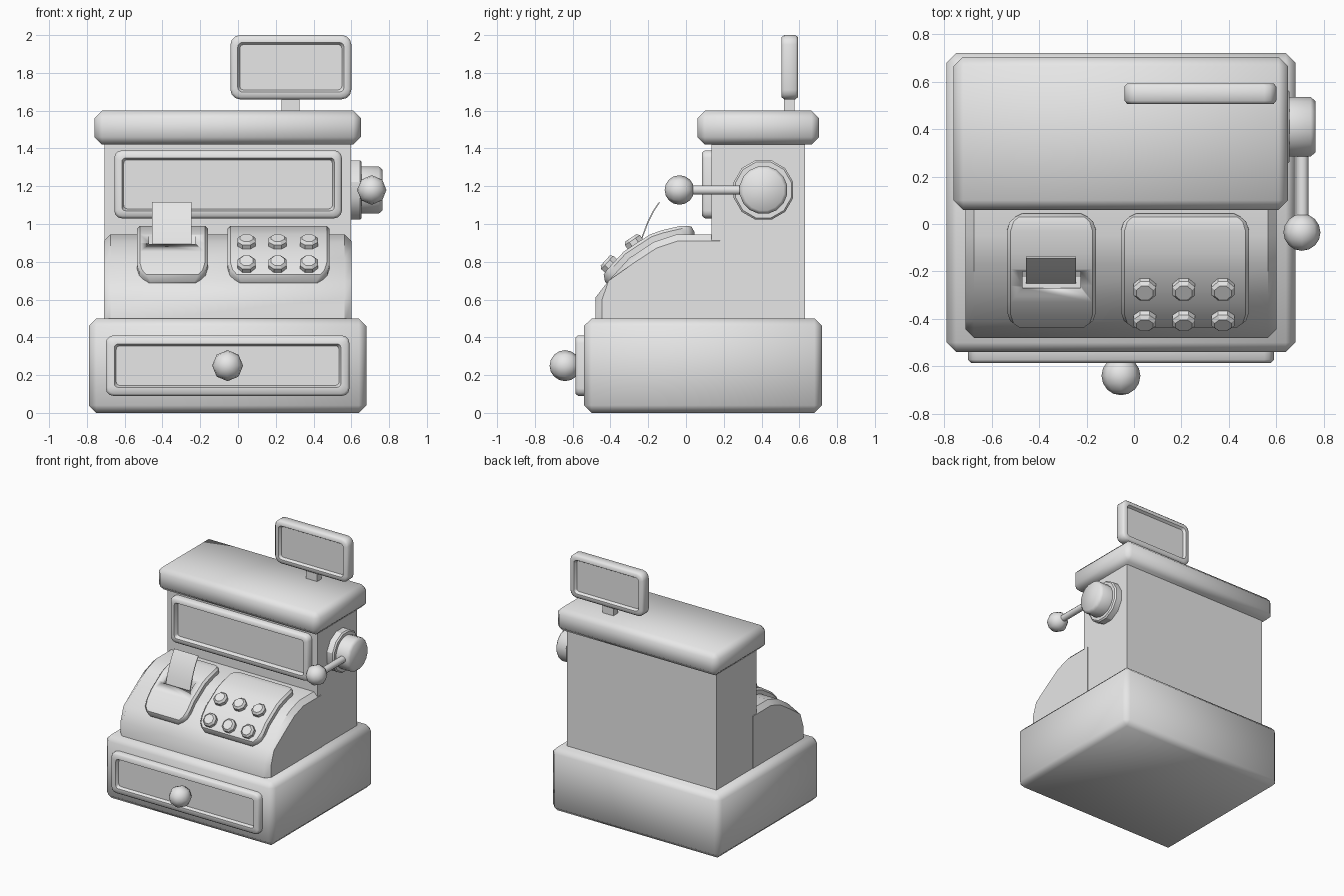
import bpy, bmesh, math
from mathutils import Vector, Matrix

if "Cube" in bpy.data.objects:
    bpy.data.objects.remove(bpy.data.objects["Cube"])

grey = bpy.data.materials.new("light grey")
grey.diffuse_color = (0.8, 0.8, 0.8, 1)
grey.use_nodes = True
grey.node_tree.nodes["Principled BSDF"].inputs["Base Color"].default_value = grey.diffuse_color
CX = -0.055  # centre line of the cabinet


def finish(bm, name, smooth=50):
    bmesh.ops.recalc_face_normals(bm, faces=bm.faces)
    me = bpy.data.meshes.new(name)
    bm.to_mesh(me)
    bm.free()
    ob = bpy.data.objects.new(name, me)
    bpy.context.collection.objects.link(ob)
    me.materials.append(grey)
    bpy.ops.object.select_all(action='DESELECT')
    ob.select_set(True)
    bpy.context.view_layer.objects.active = ob
    if smooth:
        bpy.ops.object.shade_smooth_by_angle(angle=math.radians(smooth))
    return ob


def box(name, x, y, z, bevel=0.0):
    bm = bmesh.new()
    bmesh.ops.create_cube(bm, size=1)
    for v in bm.verts:
        v.co = [a + (b - a) * (c + 0.5) for (a, b), c in zip((x, y, z), v.co)]
    if bevel:
        bmesh.ops.bevel(bm, geom=bm.edges[:], offset=bevel, segments=1, affect='EDGES')
    return finish(bm, name)


def loft(name, rings, smooth=50):
    bm = bmesh.new()
    rows = [[bm.verts.new(p) for p in r] for r in rings]
    n = len(rows[0])
    for a, b in zip(rows, rows[1:]):
        for i in range(n):
            j = (i + 1) % n
            bm.faces.new((a[i], a[j], b[j], b[i]))
    bm.faces.new(rows[0])
    bm.faces.new(rows[-1])
    return finish(bm, name, smooth)


def round_rect(x, z, inset, y, r):
    x0, x1, z0, z1 = x[0] + inset, x[1] - inset, z[0] + inset, z[1] - inset
    r = max(r - inset * 0.6, 0.02)
    pts = []
    for k, (cx, cz) in enumerate(((x1 - r, z1 - r), (x0 + r, z1 - r), (x0 + r, z0 + r), (x1 - r, z0 + r))):
        for s in range(4):
            a = math.radians(90 * k + 30 * s)
            pts.append((cx + r * math.cos(a), y, cz + r * math.sin(a)))
    return pts


def panel(name, x, z, steps, r=0.04):
    return loft(name, [round_rect(x, z, i, y, r) for i, y in steps])


def turned(name, centre, axis, steps, sides, smooth=50):
    # stacked circles along an axis: (distance, radius)
    rot = Vector(axis).to_track_quat('Z', 'Y').to_matrix()
    rings = []
    for d, r in steps:
        ring = [Vector((r * math.cos(a), r * math.sin(a), d))
                for a in ((i + 0.5) * math.tau / sides for i in range(sides))]
        rings.append([Vector(centre) + rot @ p for p in ring])
    return loft(name, rings, smooth)


def ball(name, centre, r):
    bm = bmesh.new()
    m = Matrix.Translation(centre) @ Matrix.Rotation(math.pi / 2, 4, 'X')
    bmesh.ops.create_uvsphere(bm, u_segments=8, v_segments=8, radius=r, matrix=m)
    return finish(bm, name, 60)


# Main blocks
box("drawer_base", (-0.79, 0.68), (-0.54, 0.72), (0, 0.5), 0.04)
box("upper_cabinet", (CX - 0.652, CX + 0.652), (0.135, 0.63), (0.46, 1.45))
box("top_slab", (-0.76, 0.65), (0.06, 0.705), (1.42, 1.6), 0.04)

# Curved console with chamfered side edges
CURVE = [(-0.48, 0.61), (-0.41, 0.70), (-0.30, 0.82), (-0.17, 0.905), (-0.05, 0.945), (0.18, 0.945)]
profile = [(-0.48, 0.47)] + CURVE + [(0.18, 0.47)]
bm = bmesh.new()
left, right = ([bm.verts.new((CX + s * 0.655, y, z)) for y, z in profile] for s in (-1, 1))
n = len(profile)
for i in range(n):
    j = (i + 1) % n
    bm.faces.new((left[i], left[j], right[j], right[i]))
bm.faces.new(left)
bm.faces.new(right)
edges = [bm.edges.get((side[i], side[i + 1])) for side in (left, right) for i in range(n - 2)]
bmesh.ops.bevel(bm, geom=edges, offset=0.035, segments=1, affect='EDGES')
finish(bm, "console", 40)


def height(y):
    for (a, za), (b, zb) in zip(CURVE, CURVE[1:]):
        if y <= b:
            break
    return za + (zb - za) * (y - a) / (b - a)


def normal(y):
    return Vector((0, height(y - 0.05) - height(y + 0.05), 0.1)).normalized()


def on_console(x, y, h):
    return Vector((x, y, height(y))) + normal(y) * h


# Rounded plates that follow the console curve
def console_plate(name, x0, x1):
    ends = [(0, 0.065, 0.012), (0.015, 0.035, 0.04), (0.035, 0.012, 0.045), (0.07, 0, 0.045)]
    y0, y1 = -0.42, 0.045
    rows = [(y0 + d, i, h) for d, i, h in ends]
    rows += [(y, 0, 0.045) for y in (-0.30, -0.235, -0.17, -0.11)]
    rows += [(y1 - d, i, h) for d, i, h in reversed(ends)]
    rings = []
    for y, i, h in rows:
        a, b, c = x0 + i, x1 - i, min(0.015, h * 0.5)
        rings.append([on_console(px, y, ph) for px, ph in (
            (a, -0.02), (a, h - c), (a + c, h), (b - c, h), (b, h - c), (b, -0.02))])
    return loft(name, rings, 40)


printer = console_plate("printer_plate", -0.535, -0.16)
console_plate("keypad_plate", -0.055, 0.485)

# Paper slot cut into the printer plate
slot = box("slot_cutter", (-0.47, -0.225), (-0.27, -0.20), (0.87, 1.0))
slot.hide_render = True
slot.hide_viewport = True
cut = printer.modifiers.new("slot", 'BOOLEAN')
cut.operation = 'DIFFERENCE'
cut.solver = 'EXACT'
cut.object = slot

# Curled receipt
path = [(-0.25, 0.87), (-0.232, 0.94), (-0.205, 1.01), (-0.175, 1.07), (-0.143, 1.117)]
loft("receipt", [[(-0.455, y, z), (-0.245, y, z), (-0.245, y + 0.006, z - 0.003), (-0.455, y + 0.006, z - 0.003)]
                 for y, z in path])

# Keys
for x in (0.045, 0.21, 0.375):
    for y in (-0.365, -0.245):
        turned("key", on_console(x, y, 0.03), normal(y),
               [(0, 0.052), (0.04, 0.052), (0.055, 0.038)], 8, 30)

# Front window and drawer front, each with a recessed centre
panel("front_window", (-0.655, 0.55), (1.03, 1.39),
      [(0, 0.15), (0, 0.10), (0.012, 0.085), (0.04, 0.085), (0.05, 0.115)])
panel("drawer_front", (-0.70, 0.59), (0.09, 0.41),
      [(0, -0.52), (0, -0.572), (0.012, -0.585), (0.045, -0.585), (0.055, -0.562)])
turned("drawer_knob_stem", (CX, -0.55, 0.25), (0, -1, 0), [(0, 0.03), (0.05, 0.03)], 8)
ball("drawer_knob", (CX, -0.64, 0.25), 0.082)

# Customer display, recessed on both sides
panel("customer_display", (-0.04, 0.60), (1.66, 2.0),
      [(0.05, 0.525), (0.038, 0.505), (0.012, 0.505), (0, 0.52), (0, 0.58),
       (0.012, 0.593), (0.038, 0.593), (0.05, 0.573)], 0.05)
box("display_post", (0.23, 0.325), (0.52, 0.575), (1.58, 1.68))

# Side crank
hub = (0.58, 0.41, 1.18)
turned("crank_plate", hub, (1, 0, 0), [(0, 0.163), (0.065, 0.163), (0.075, 0.153)], 12, 30)
turned("crank_hub", hub, (1, 0, 0), [(0.06, 0.128), (0.165, 0.128), (0.185, 0.11)], 16)
turned("crank_arm", (0.71, 0.36, 1.18), (0, -1, 0), [(0, 0.027), (0.36, 0.027)], 8)
ball("crank_ball", (0.708, -0.035, 1.18), 0.078)
